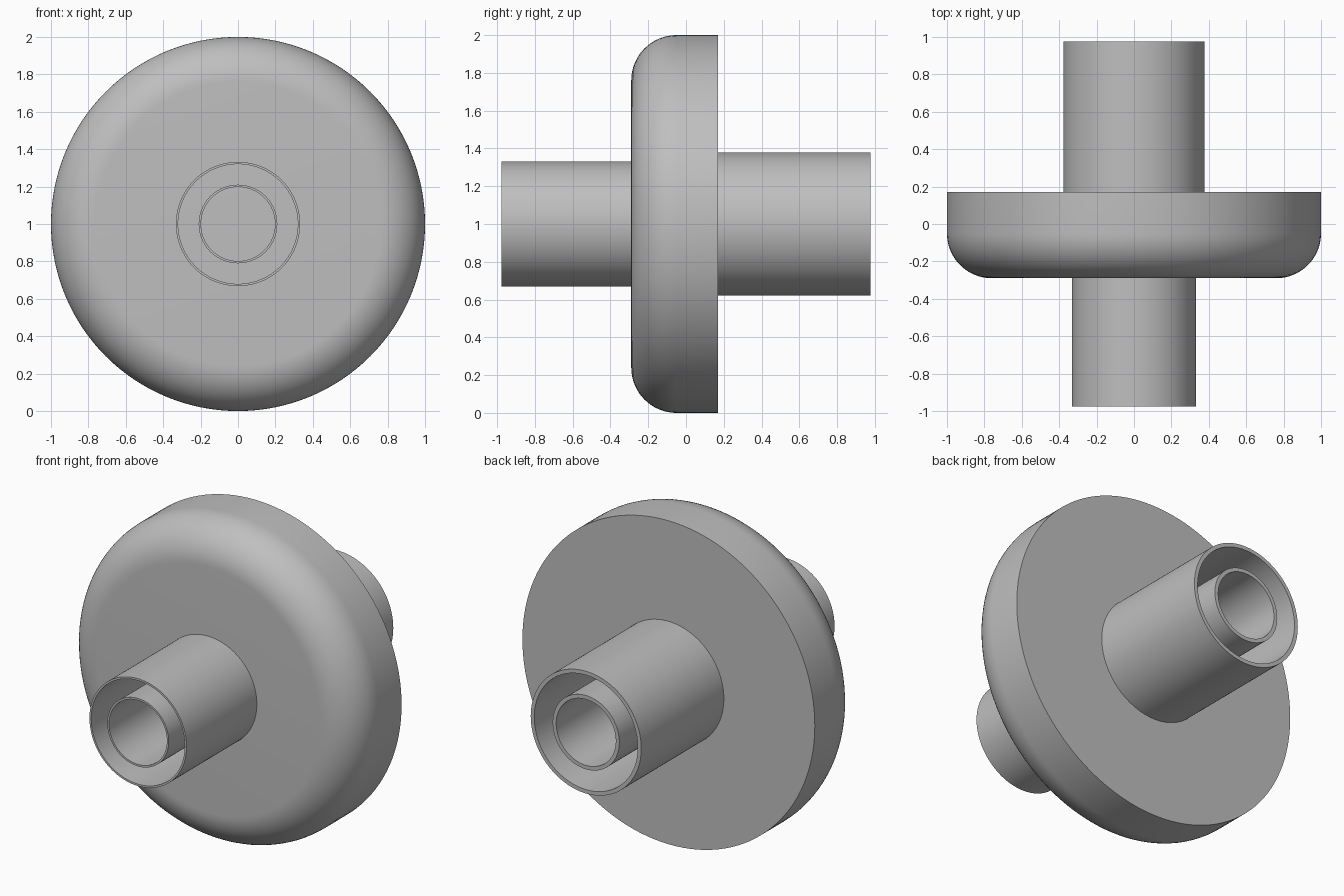
import bpy
import bmesh
from math import cos, sin, pi, radians
from mathutils import Matrix, Vector

SEGMENTS = 128
CENTRE = Vector((0, 0, 1))

cube = bpy.data.objects.get("Cube")
if cube:
    bpy.data.objects.remove(cube)

grey = bpy.data.materials.new("plain grey")
grey.use_nodes = True
colour = (0.52, 0.52, 0.52, 1)
grey.diffuse_color = colour
grey.node_tree.nodes["Principled BSDF"].inputs["Base Color"].default_value = colour


def lathe(name, profile, closed=False):
    """Revolve (radius, y) points around the horizontal y axis."""
    bm = bmesh.new()
    verts = [bm.verts.new((r, y, 0)) for r, y in profile]
    pairs = list(zip(verts, verts[1:]))
    if closed:
        pairs.append((verts[-1], verts[0]))
    edges = [bm.edges.new(p) for p in pairs]
    bmesh.ops.spin(bm, geom=verts + edges, cent=(0, 0, 0), axis=(0, 1, 0),
                   angle=2 * pi, steps=SEGMENTS, use_duplicate=False)
    bmesh.ops.remove_doubles(bm, verts=bm.verts, dist=0.0001)
    bmesh.ops.recalc_face_normals(bm, faces=bm.faces)
    bmesh.ops.transform(bm, matrix=Matrix.Translation(CENTRE), verts=bm.verts)
    mesh = bpy.data.meshes.new(name)
    bm.to_mesh(mesh)
    bm.free()
    obj = bpy.data.objects.new(name, mesh)
    bpy.context.collection.objects.link(obj)
    mesh.materials.append(grey)
    bpy.ops.object.select_all(action='DESELECT')
    obj.select_set(True)
    bpy.context.view_layer.objects.active = obj
    bpy.ops.object.shade_smooth_by_angle(angle=radians(30))
    return obj


def tube(name, outer, inner, y0, y1):
    lathe(name, [(outer, y0), (outer, y1), (inner, y1), (inner, y0)], closed=True)


# Disc with a rounded front rim and a flat back
FRONT, BACK, ROUND = -0.29, 0.17, 0.24
STEPS = 16
rim = [(1 - ROUND + ROUND * sin(a), FRONT + ROUND - ROUND * cos(a))
       for a in (i * pi / 2 / STEPS for i in range(STEPS + 1))]
lathe("disc_body", [(0, FRONT)] + rim + [(1, BACK), (0, BACK)])

# Concentric pipes, sunk slightly into the disc
SINK = 0.02
tube("front_outer_pipe", 0.332, 0.32, FRONT + SINK, -0.977)
tube("front_inner_pipe", 0.21, 0.198, FRONT + SINK, -0.977)
tube("back_outer_pipe", 0.378, 0.354, BACK - SINK, 0.977)
tube("back_inner_pipe", 0.228, 0.204, BACK - SINK, 0.977)
